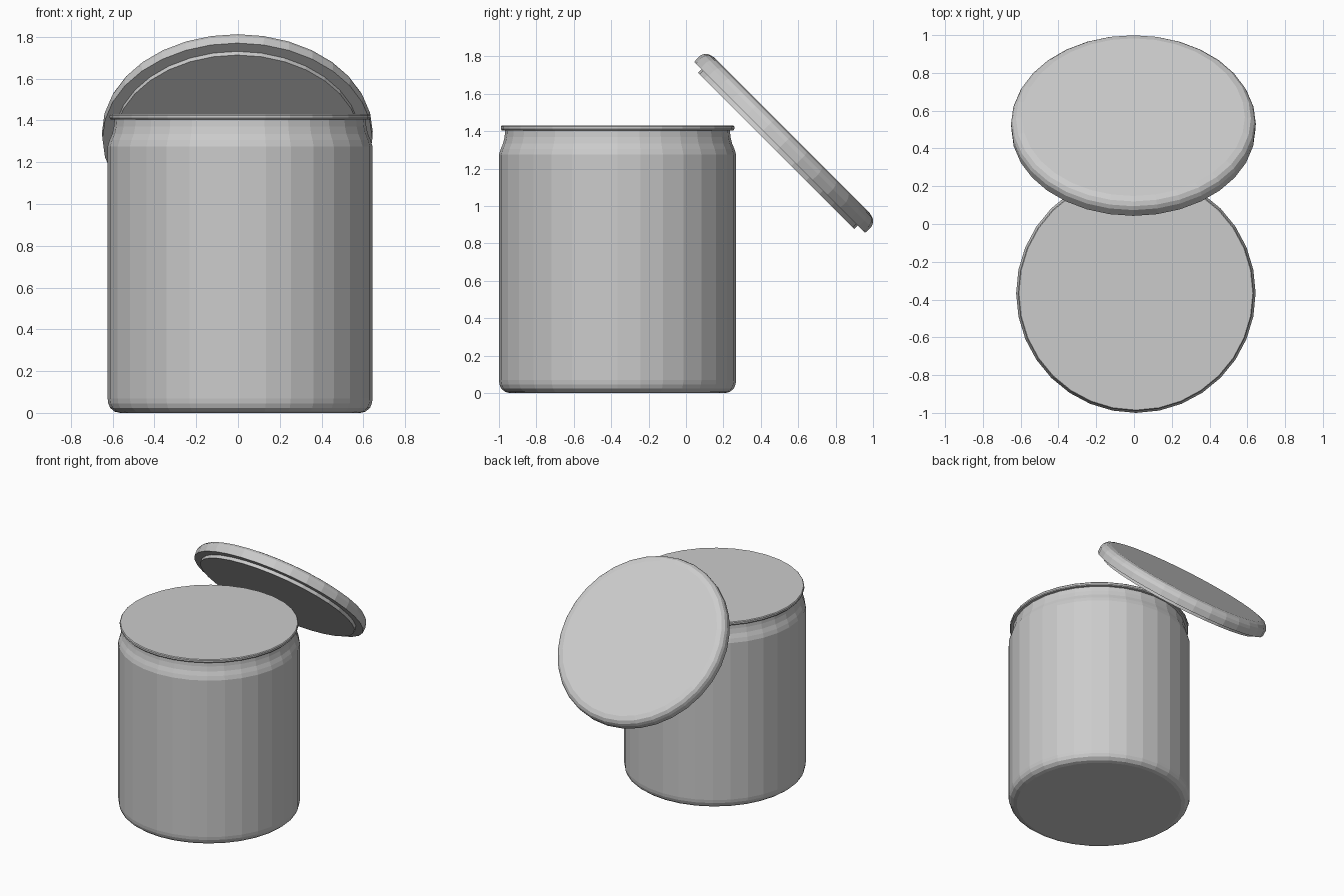
import bpy, bmesh, math

if "Cube" in bpy.data.objects:
    bpy.data.objects.remove(bpy.data.objects["Cube"])

SIDES = 32

grey = bpy.data.materials.new("plain grey")
grey.diffuse_color = (0.6, 0.6, 0.6, 1.0)
grey.use_nodes = True
grey.node_tree.nodes["Principled BSDF"].inputs["Base Color"].default_value = grey.diffuse_color


def lathe(name, profile, location, tilt=0.0):
    """Revolve (radius, height) points, listed bottom to top, and cap both ends."""
    bm = bmesh.new()
    rings = []
    for r, z in profile:
        rings.append([bm.verts.new((r * math.cos(2 * math.pi * i / SIDES),
                                    r * math.sin(2 * math.pi * i / SIDES), z))
                      for i in range(SIDES)])
    for low, high in zip(rings, rings[1:]):
        for i in range(SIDES):
            j = (i + 1) % SIDES
            bm.faces.new((low[i], low[j], high[j], high[i]))
    bm.faces.new(rings[0][::-1])
    bm.faces.new(rings[-1])
    mesh = bpy.data.meshes.new(name)
    bm.to_mesh(mesh)
    bm.free()
    mesh.materials.append(grey)
    obj = bpy.data.objects.new(name, mesh)
    obj.location = location
    obj.rotation_euler = (tilt, 0, 0)
    bpy.context.collection.objects.link(obj)
    return obj


# Jar: rounded foot, straight wall, waisted neck and thin rolled rim
lathe("jar", [
    (0.575, 0.0), (0.600, 0.006), (0.622, 0.024), (0.631, 0.046), (0.634, 0.07),
    (0.634, 1.275), (0.625, 1.305), (0.612, 1.335), (0.604, 1.37), (0.601, 1.405),
    (0.619, 1.405), (0.624, 1.411), (0.624, 1.424), (0.619, 1.43),
], (0.01, -0.366, 0))

# Lid: leaning behind the jar, with a shallow plug underneath
lathe("lid", [
    (0.590, -0.025), (0.590, 0.0), (0.646, 0.0), (0.648, 0.045),
    (0.640, 0.066), (0.622, 0.084), (0.590, 0.093),
], (-0.003, 0.5, 1.313), math.radians(-45))
